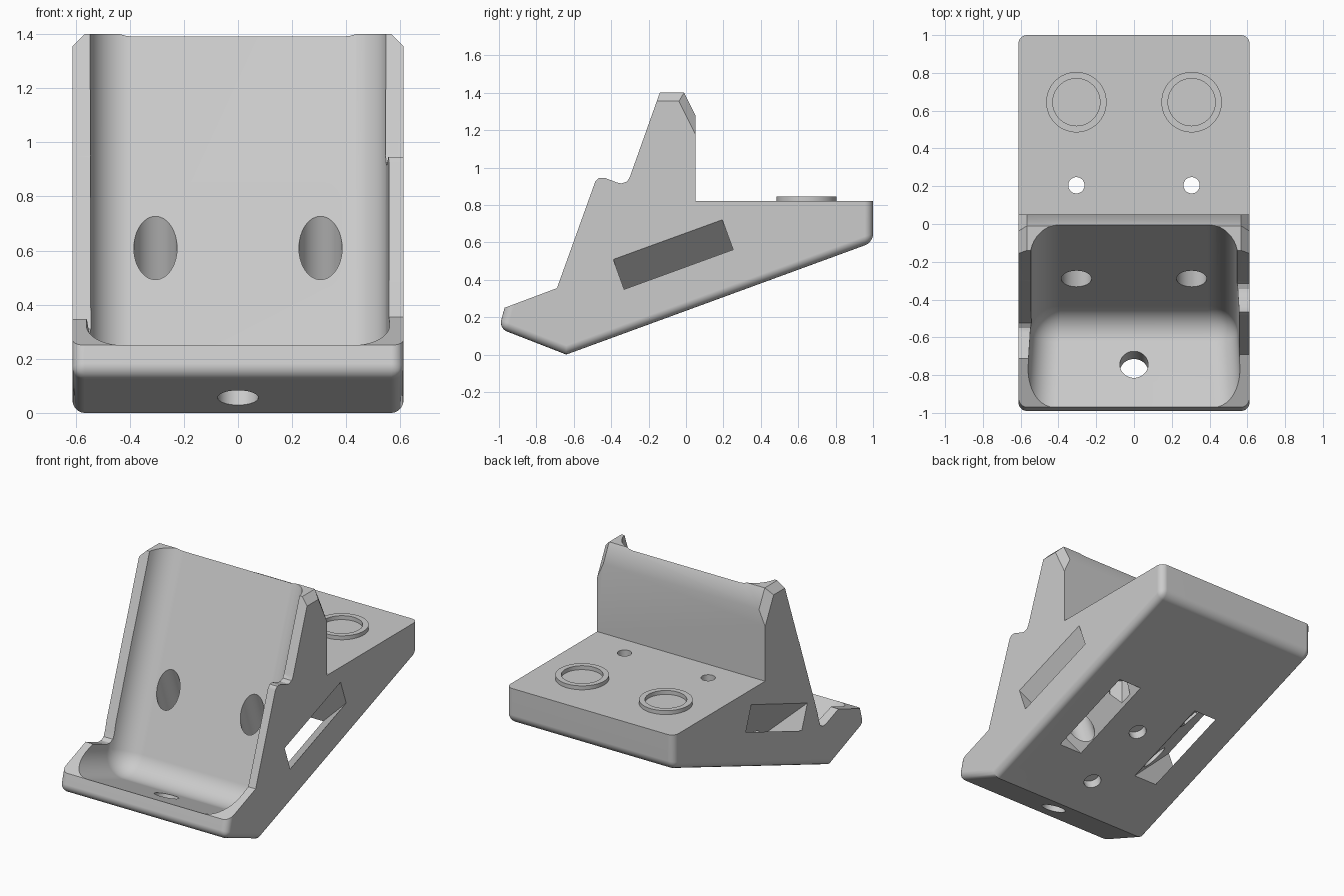
import bpy, bmesh, math
from mathutils import Vector

cube = bpy.data.objects.get("Cube")
if cube:
    bpy.data.objects.remove(cube, do_unlink=True)

C, S = math.cos(math.radians(20)), math.sin(math.radians(20))
HALF = 0.612                                   # half width of the body
SLOPE = Vector((0, C, S))                      # along the underside
NORMAL = Vector((0, -S, C))                    # up out of the underside
KEEL = Vector((0, -0.64, 0))                   # lowest edge

grey = bpy.data.materials.new("plain grey")
grey.use_nodes = True
grey.diffuse_color = (0.6, 0.6, 0.6, 1)
grey.node_tree.nodes["Principled BSDF"].inputs["Base Color"].default_value = (0.6, 0.6, 0.6, 1)


def orient(bm):
    """Turn all faces outward."""
    bm.normal_update()
    bmesh.ops.recalc_face_normals(bm, faces=bm.faces[:])
    if bm.calc_volume(signed=True) < 0:
        bmesh.ops.reverse_faces(bm, faces=bm.faces[:])
    bm.normal_update()


def finish(name, bm):
    orient(bm)
    mesh = bpy.data.meshes.new(name)
    bm.to_mesh(mesh)
    bm.free()
    mesh.materials.append(grey)
    obj = bpy.data.objects.new(name, mesh)
    bpy.context.collection.objects.link(obj)
    return obj


def prism(points, lo, hi, place):
    """Extrude a 2D outline from lo to hi; place maps (p, q, t) to space."""
    bm = bmesh.new()
    rings = [[bm.verts.new(place(p, q, t)) for p, q in points] for t in (lo, hi)]
    bm.faces.new(rings[0][::-1])
    bm.faces.new(rings[1])
    n = len(points)
    for i in range(n):
        j = (i + 1) % n
        bm.faces.new((rings[0][i], rings[0][j], rings[1][j], rings[1][i]))
    orient(bm)
    return bm, rings


def side_place(p, q, t):
    return Vector((t, p, q))


def rod(name, start, end, radius, sides=48):
    start, end = Vector(start), Vector(end)
    axis = end - start
    bm = bmesh.new()
    bmesh.ops.create_cone(bm, cap_ends=True, segments=sides, radius1=radius,
                          radius2=radius, depth=axis.length)
    bm.transform(axis.to_track_quat('Z', 'Y').to_matrix().to_4x4())
    bmesh.ops.translate(bm, verts=bm.verts[:], vec=(start + end) / 2)
    return finish(name, bm)


def activate(obj):
    bpy.ops.object.select_all(action='DESELECT')
    obj.select_set(True)
    bpy.context.view_layer.objects.active = obj


def cut(target, cutter):
    mod = target.modifiers.new("cut", 'BOOLEAN')
    mod.operation = 'DIFFERENCE'
    mod.solver = 'EXACT'
    mod.object = cutter
    activate(target)
    bpy.ops.object.modifier_apply(modifier=mod.name)
    bpy.data.objects.remove(cutter, do_unlink=True)


def smooth(obj):
    activate(obj)
    bpy.ops.object.shade_smooth_by_angle(angle=math.radians(28))
    mod = obj.modifiers.new("flat faces", 'WEIGHTED_NORMAL')
    mod.keep_sharp = True


# Body: side outline, with the stepped shoulder of the left wall
outline = [(-.97, .25), (-1, .14), (-.64, 0), (1, .6), (1, .82), (.05, .82),
           (.05, 1.28), (-.01, 1.4), (-.14, 1.4), (-.3, .95), (-.315, .925),
           (-.345, .915), (-.37, .92), (-.435, .945), (-.465, .945),
           (-.485, .925), (-.69, .355)]
bm, rings = prism(outline, -HALF, HALF, side_place)


def edges_of(segments, crossings=()):
    pairs = [(r[a], r[b]) for r in rings for a, b in segments]
    pairs += [(rings[0][i], rings[1][i]) for i in crossings]
    return [bm.edges.get(p) for p in pairs]


# Rounded lower and outer edges, plain chamfers on the top corners
rounded = edges_of([(0, 1), (1, 2), (2, 3), (3, 4)], (1, 3))
chamfered = edges_of([(6, 7), (7, 8)])
bmesh.ops.bevel(bm, geom=rounded, offset=.045, segments=5, profile=.5, affect='EDGES')
bmesh.ops.bevel(bm, geom=chamfered, offset=.045, segments=1, profile=.5, affect='EDGES')
body = finish("cradle_body", bm)

# Cradle hollow: a box with rounded inner edges, slightly wider at the front
corner = Vector((0, -.485, .073))
forward, up = Vector((0, -C, S)), Vector((0, S, C))
bm = bmesh.new()
bmesh.ops.create_cube(bm, size=1)
inner = []
for e in bm.edges:
    a, b = (v.co for v in e.verts)
    at_back = a.y < 0 and b.y < 0
    at_floor = a.z < 0 and b.z < 0
    at_side = a.x * b.x > 0
    if at_back + at_floor + at_side == 2:
        inner.append(e)
for v in bm.verts:
    f, h = (v.co.y + .5) * .9, (v.co.z + .5) * 1.7
    v.co = corner + forward * f + up * h + Vector((v.co.x * 2 * (.54 + .06 * f), 0, 0))
orient(bm)
bmesh.ops.bevel(bm, geom=inner, offset=.15, segments=10, profile=.5, affect='EDGES')
cut(body, finish("hollow_cutter", bm))

# The right wall is cut back to a straight edge with a small dip at its foot
relief = [(-.284, 1.0), (-.496, .4), (-.51, .345), (-.525, .31), (-.55, .295),
          (-.58, .296), (-.71, .345), (-.9, .6), (-.6, 1.1)]
bm, _ = prism(relief, -.8, -.3, side_place)
cut(body, finish("relief_cutter", bm))

# Strap channels: slanted from each side down through the underside
channel = [(.71, .32), (.71, .49), (.12, -.1), (.29, -.1)]
for side in (1, -1):
    bm, _ = prism(channel, .41, 1.03,
                  lambda p, q, t: KEEL + SLOPE * t + NORMAL * q + Vector((side * p, 0, 0)))
    cut(body, finish("channel_cutter", bm))

# Holes: cradle wall, platform with hexagonal pockets, floor and underside
for side in (1, -1):
    mouth = Vector((side * .305, -.29, .61))
    cut(body, rod("wall_hole", mouth + NORMAL * .4, mouth - NORMAL * .6, .08))
    cut(body, rod("platform_hole", (side * .305, .205, .1), (side * .305, .205, 1), .043))
    cut(body, rod("hex_pocket", (side * .305, .205, .2), (side * .305, .205, .47), .078, 6))

drain = Vector((0, -.765, .11))
cut(body, rod("floor_hole", drain - up * .2, drain + up * .2, .075))
for along in (.25, .72):
    spot = KEEL + SLOPE * along
    cut(body, rod("underside_hole", spot - NORMAL * .1, spot + NORMAL * .06, .055))
smooth(body)

# Raised rings on the platform
for label, x in (("left", .305), ("right", -.305)):
    ring = rod(label + "_platform_ring", (x, .645, .8), (x, .645, .846), .16, 64)
    cut(ring, rod("ring_cutter", (x, .645, .7), (x, .645, .9), .125, 64))
    smooth(ring)
